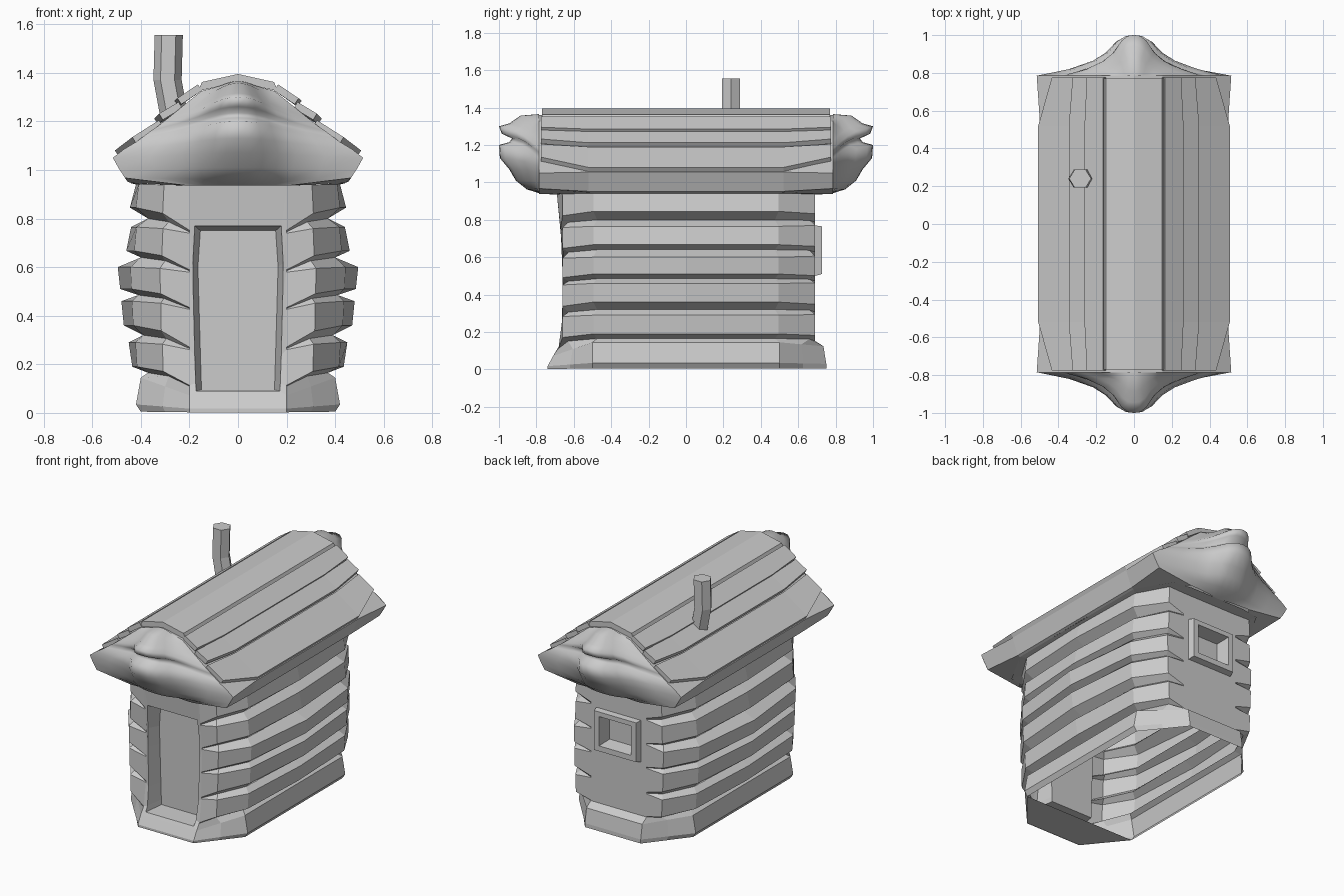
import bpy, bmesh, math
from mathutils import Vector

if "Cube" in bpy.data.objects:
    bpy.data.objects.remove(bpy.data.objects["Cube"])


def make(name, verts, faces, smooth=False):
    me = bpy.data.meshes.new(name)
    me.from_pydata(verts, [], faces)
    bm = bmesh.new()
    bm.from_mesh(me)
    bmesh.ops.remove_doubles(bm, verts=bm.verts, dist=0.0005)
    bmesh.ops.recalc_face_normals(bm, faces=bm.faces)
    bm.to_mesh(me)
    bm.free()
    ob = bpy.data.objects.new(name, me)
    bpy.context.collection.objects.link(ob)
    if smooth:
        for p in me.polygons:
            p.use_smooth = True
    return ob


def loft(name, rows, closed=False, cap_start=False, cap_end=False, mirror=False, smooth=False):
    """Skin equal-length point rows; optionally mirror across x = 0."""
    n = len(rows[0])
    verts = [p for r in rows for p in r]
    faces = []
    for i in range(len(rows) - 1):
        for j in range(n if closed else n - 1):
            k = (j + 1) % n
            faces.append((i*n + j, i*n + k, (i+1)*n + k, (i+1)*n + j))
    if cap_start:
        faces.append(tuple(range(n)))
    if cap_end:
        faces.append(tuple(range((len(rows)-1)*n, len(rows)*n)))
    if mirror:
        m = len(verts)
        verts = verts + [(-x, y, z) for x, y, z in verts]
        faces = faces + [tuple(i + m for i in reversed(f)) for f in faces]
    return make(name, verts, faces, smooth)


def lerp(a, b, t):
    return a + (b - a) * t


def along(pts, z):
    """Piecewise linear (x, y) lookup by height along a short path."""
    for a, b in zip(pts, pts[1:]):
        if z <= b[2] or b is pts[-1]:
            return tuple(lerp(a[i], b[i], (z - a[2]) / (b[2] - a[2])) for i in range(2)) + (z,)


# log walls: (z, half width, kind), o = outer face, n = notch between logs
ROWS = [(.005, .40, 'base'), (.035, .42, 'base'), (.145, .40, 'base'),
        (.165, .37, 'n'), (.19, .435, 'o'), (.29, .45, 'o'),
        (.32, .39, 'n'), (.36, .47, 'o'), (.46, .48, 'o'),
        (.485, .41, 'n'), (.51, .485, 'o'), (.60, .495, 'o'),
        (.64, .40, 'n'), (.667, .46, 'o'), (.765, .44, 'o'),
        (.80, .37, 'n'), (.845, .445, 'o'), (.94, .42, 'o'), (.945, .44, 'eave')]
NOTCH = [.165, .32, .485, .64, .80]
FRONT = [(.2, -.74, .03), (.2, -.71, .075), (.2, -.662, .14), (.2, -.655, .6), (.2, -.69, .935)]
BACK = [(.2, .75, .03), (.2, .735, .125), (.2, .69, .145), (.2, .69, .935)]


def wall_end(z, X, kind, s):
    """Three points from the door/window edge to the long side; s = -1 front, +1 back."""
    if kind == 'eave':
        return [(.2, s*.765, .938), (.32, s*.74, .94), (X, s*.52, .947)]
    path = FRONT if s < 0 else BACK
    if kind == 'base':
        zc = z * .5 if s < 0 else z * .85
        e = path[0][1] if z < .1 else path[1][1]
        return [(lerp(.2, X, t), lerp(e, s*.5, t), lerp(zc, z, t)) for t in (0, .5, 1)]
    zn = min(NOTCH, key=lambda q: abs(q - z))
    zc = .935 if z > .9 else zn + (z - zn)*.15 - (.055 if s < 0 else .012)
    d = .05 if kind == 'n' else 0
    yb = (.66 if s < 0 else .69) - d*.6
    side = X - (.0 if d else (X - .40)*.55)
    return [(.2, along(path, zc)[1], zc),
            (lerp(.2, side, .5), s*yb, lerp(zc, z, .75)), (side, s*(.495 - d*.4), z)]


loft("log_walls", [wall_end(z, X, k, -1) + [(X, 0, z)] + wall_end(z, X, k, 1)[::-1]
                   for z, X, k in ROWS], mirror=True)

# sill faces and soffits across the two ends, and the front underside
EDGE = {s: [wall_end(z, X, k, s)[0] for z, X, k in ROWS] for s in (-1, 1)}
for s, nm in ((-1, "front"), (1, "back")):
    for part, pts in (("_sill", EDGE[s][:3 if s < 0 else 4]), ("_soffit", EDGE[s][-2:])):
        loft(nm + part, [[(-x, y, z), (x, y, z)] for x, y, z in pts])
loft("front_base_underside", [[(-.2, -.74, .005), (.2, -.74, .005)],
                              [(-.40, -.5, .005), (.40, -.5, .005)]])


# recessed end walls: nested half outlines running out from the log edges
def panel(name, s, loops):
    edge = EDGE[s][2 if s < 0 else 3:-1]
    z0, z1 = edge[0][2], edge[-1][2]
    halves = [edge]
    for lp in loops:
        a, b = lp[0][2], lp[-1][2]
        halves.append([along(lp, lerp(a, b, (p[2] - z0) / (z1 - z0))) for p in edge])
    full = [h + [(-x, y, z) for x, y, z in reversed(h)] for h in halves]
    loft(name, full, closed=True, cap_end=True)


panel("doorway", -1, [
    [(.172, -.70, .09), (.176, -.664, .15), (.187, -.658, .60), (.178, -.672, .77)],
    [(.150, -.57, .095), (.152, -.57, .15), (.165, -.57, .60), (.155, -.57, .75)]])


def rect(w, y, z0, z1):
    return [(w, y, z0), (w, y, z1)]


panel("back_window", 1, [rect(.16, .69, .50, .77), rect(.15, .727, .51, .765),
                         rect(.115, .727, .545, .735), rect(.10, .64, .56, .72)])

# roof body under the planks
END = [(0, 1.36), (.15, 1.325), (.33, 1.175), (.515, 1.05), (.465, .967), (.22, .937)]
MID = [(0, 1.36), (.15, 1.325), (.33, 1.175), (.497, 1.055), (.455, .952), (.44, .946)]
loft("roof_body", [[(x, y, z) for x, z in sec] for y, sec in
                   ((-.785, END), (-.52, MID), (.52, MID), (.785, END))], mirror=True)


# roof planks: top edge, lower edge in the middle, lower edge at the ends
def plank(name, top, top_end, low, low_end, t=.03):
    rows = []
    for y, hi, lo in ((-.775, top_end, low_end), (-.52, top, low),
                      (.52, top, low), (.775, top_end, low_end)):
        a, b = Vector(hi), Vector(lo)
        n = Vector((a.y - b.y, b.x - a.x)).normalized() * t
        rows.append([(p.x, y, p.y) for p in (a, b, b - n, a - n)])
    loft(name, rows, closed=True, cap_start=True, cap_end=True, mirror=True)


plank("upper_roof_plank", (.165, 1.352), (.165, 1.352), (.262, 1.285), (.25, 1.295))
plank("middle_roof_plank", (.252, 1.272), (.245, 1.28), (.345, 1.212), (.325, 1.232))
plank("lower_roof_plank", (.34, 1.19), (.325, 1.205), (.507, 1.08), (.435, 1.135))
ridge = [(-.165, 1.325), (-.148, 1.362), (0, 1.395), (.148, 1.362), (.165, 1.325), (0, 1.36)]
loft("ridge_plank", [[(x, y, z) for x, z in ridge] for y in (-.77, .77)],
     closed=True, cap_start=True, cap_end=True)

# carved gable heads: centre profile (y, z) blended to the roof outline (x, z)
HEAD = [(.765, .937, .22, .937), (.85, .962, .465, .967), (.91, 1.01, .49, 1.005),
        (.945, 1.07, .515, 1.05), (.995, 1.13, .47, 1.085), (1.0, 1.20, .42, 1.115),
        (.945, 1.215, .40, 1.13), (.93, 1.235, .38, 1.145), (.985, 1.26, .36, 1.16),
        (1.0, 1.30, .33, 1.18), (.945, 1.315, .28, 1.22), (.885, 1.357, .20, 1.285),
        (.785, 1.365, .15, 1.325)]
COLS = [(0, 1, 0), (.10, .98, .02), (.2, .86, .08), (.32, .58, .22),
        (.46, .38, .42), (.7, .18, .7), (1, 0, 1)]
for s, nm in ((-1, "front"), (1, "back")):
    loft(nm + "_gable_head",
         [[(xe*t, s*lerp(.785, yc, f), lerp(zc, ze, g)) for t, f, g in COLS]
          for yc, zc, xe, ze in HEAD], mirror=True, smooth=True)

# bent six-sided chimney pipe
pipe = [(-.255, 1.18), (-.29, 1.37), (-.285, 1.555)]
loft("chimney", [[(cx + .058*math.cos(a*math.pi/3), .24 + .055*math.sin(a*math.pi/3), z)
                  for a in range(6)] for cx, z in pipe], closed=True, cap_end=True)
